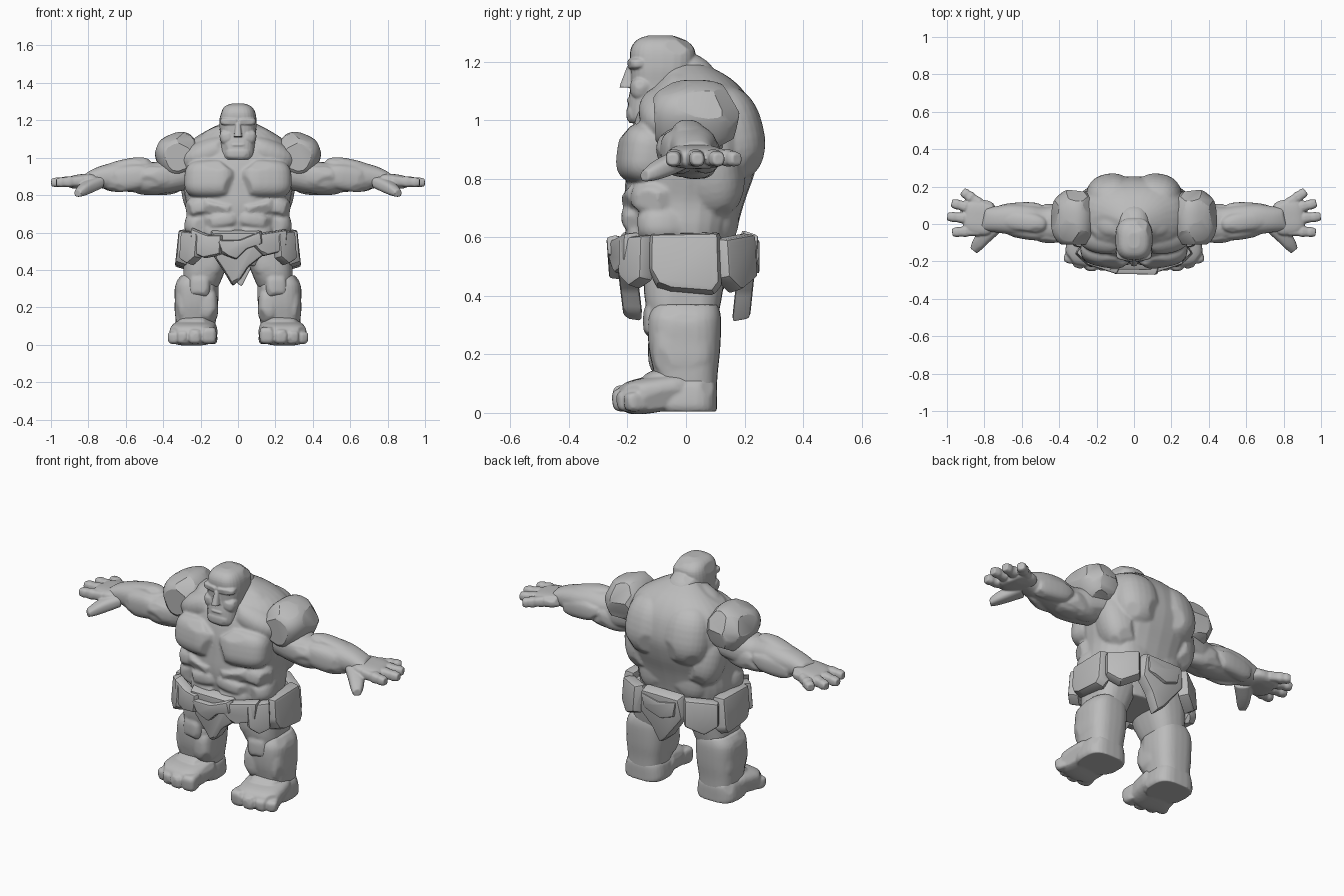
import bpy, bmesh, math, random
from mathutils import Vector, Matrix

random.seed(7)
cube = bpy.data.objects.get("Cube")
if cube:
    bpy.data.objects.remove(cube)

stone = bpy.data.materials.new("grey stone")
stone.use_nodes = True
stone.diffuse_color = (0.5, 0.5, 0.5, 1)
stone.node_tree.nodes["Principled BSDF"].inputs["Base Color"].default_value = (0.5, 0.5, 0.5, 1)


def spow(v, p):
    return math.copysign(abs(v) ** p, v)


def chip(bm, count, depth):
    """Shave flat facets off a form with random planes."""
    for _ in range(count):
        n = Vector([random.gauss(0, 1) for _ in range(3)]).normalized()
        dots = [v.co.dot(n) for v in bm.verts]
        hi, lo = max(dots), min(dots)
        point = n * (hi - (hi - lo) * random.uniform(0.3, 1) * depth)
        geom = bm.verts[:] + bm.edges[:] + bm.faces[:]
        bmesh.ops.bisect_plane(bm, geom=geom, plane_co=point, plane_no=n, clear_outer=True)
        bmesh.ops.holes_fill(bm, edges=[e for e in bm.edges if e.is_boundary])
    bmesh.ops.recalc_face_normals(bm, faces=bm.faces)


def flip(bm):
    bmesh.ops.scale(bm, vec=(-1, 1, 1), verts=bm.verts)
    bmesh.ops.reverse_faces(bm, faces=bm.faces)


def place(bm, name, voxel=0):
    """Make the object; a voxel size fuses overlapping forms into one skin."""
    mesh = bpy.data.meshes.new(name)
    bm.to_mesh(mesh)
    mesh.materials.append(stone)
    ob = bpy.data.objects.new(name, mesh)
    bpy.context.collection.objects.link(ob)
    if voxel:
        fuse = ob.modifiers.new("fuse", "REMESH")
        fuse.mode, fuse.voxel_size, fuse.use_smooth_shade = "VOXEL", voxel, True
        soften = ob.modifiers.new("soften", "SMOOTH")
        soften.factor, soften.iterations = 0.5, 2
    else:
        bpy.ops.object.select_all(action="DESELECT")
        ob.select_set(True)
        bpy.context.view_layer.objects.active = ob
        bpy.ops.object.shade_smooth_by_angle(angle=math.radians(28))


def pair(bm, name, voxel=0):
    place(bm, "left_" + name, voxel)
    flip(bm)
    place(bm, "right_" + name, voxel)


def join(single, mirrored=()):
    """Gather forms in one mesh, adding mirror copies where asked."""
    whole, temp = bmesh.new(), bpy.data.meshes.new("temp")
    for part in list(single) + list(mirrored):
        part.to_mesh(temp)
        whole.from_mesh(temp)
    for part in mirrored:
        flip(part)
        part.to_mesh(temp)
        whole.from_mesh(temp)
    bpy.data.meshes.remove(temp)
    return whole


def rock(centre, half, rot=(0, 0, 0), box=0.8, chips=10, depth=0.07):
    """Rounded boulder; a lower box value makes it squarer."""
    bm = bmesh.new()
    bmesh.ops.create_uvsphere(bm, u_segments=28, v_segments=18, radius=1)
    for v in bm.verts:
        v.co = Vector([spow(c, box) * h for c, h in zip(v.co, half)])
    chip(bm, chips, depth)
    turn = Matrix.Identity(4)
    for angle, axis in zip(rot, "XYZ"):
        turn = Matrix.Rotation(math.radians(angle), 4, axis) @ turn
    bm.transform(Matrix.Translation(centre) @ turn)
    return bm


def loft(rings, box=0.85, chips=0, depth=0.03, segs=28, steps=4):
    """Smooth skin through rings of (x, y, z, half width, half depth)."""
    t = (Vector(rings[-1][:3]) - Vector(rings[0][:3])).normalized()
    if abs(t.z) > 0.7:
        u, w = Vector((1, 0, 0)), Vector((0, 1, 0))
    else:
        u, w = Vector((-t.y, t.x, 0)).normalized(), Vector((0, 0, 1))
    keys = [rings[0]] + list(rings) + [rings[-1]]
    dense = []
    for i in range(1, len(keys) - 2):
        for k in range(steps):
            f = k / steps
            dense.append([0.5 * (2 * b + (c - a) * f + (2 * a - 5 * b + 4 * c - d) * f * f
                                 + (3 * b - a - 3 * c + d) * f ** 3)
                          for a, b, c, d in zip(*keys[i - 1:i + 3])])
    dense.append(rings[-1])
    bm = bmesh.new()
    loops = []
    for x, y, z, a, b in dense:
        angles = [math.tau * j / segs for j in range(segs)]
        loops.append([bm.verts.new(Vector((x, y, z)) + u * a * spow(math.cos(q), box)
                                   + w * b * spow(math.sin(q), box)) for q in angles])
    for r, s in zip(loops, loops[1:]):
        for j in range(segs):
            k = (j + 1) % segs
            bm.faces.new((r[j], r[k], s[k], s[j]))
    bm.faces.new(loops[0][::-1])
    bm.faces.new(loops[-1])
    chip(bm, chips, depth)
    return bm


def slab(outline, thick, centre, turn=0, lean=0):
    """Chipped plate from an x-z outline, narrower in front, turned and leaned."""
    bm = bmesh.new()
    face = bm.faces.new([bm.verts.new((x * .9, 0, z * .9)) for x, z in outline])
    out = bmesh.ops.extrude_face_region(bm, geom=[face])
    for g in out["geom"]:
        if isinstance(g, bmesh.types.BMVert):
            g.co = Vector((g.co.x / .9, thick, g.co.z / .9))
    bmesh.ops.recalc_face_normals(bm, faces=bm.faces)
    bmesh.ops.bevel(bm, geom=bm.edges[:], offset=thick * 0.22, segments=2, affect="EDGES", profile=0.6)
    chip(bm, 4, .04)
    bm.transform(Matrix.Translation(centre) @ Matrix.Rotation(math.radians(turn), 4, "Z")
                 @ Matrix.Rotation(math.radians(lean), 4, "X"))
    return bm


# Torso core with chest, belly, flank and back muscles
core = loft([(0, 0, .42, .19, .13), (0, -.01, .50, .24, .16), (0, -.012, .62, .272, .185),
             (0, -.005, .72, .27, .205), (0, .015, .82, .29, .22), (0, .03, .92, .30, .225),
             (0, .035, 1.02, .29, .205), (0, .035, 1.09, .25, .17), (0, .03, 1.145, .17, .12),
             (0, .0, 1.19, .08, .07)], .85, 10, .012)
muscles = [
    rock((.142, -.115, .88), (.142, .116, .106), (-8, 0, 10), .65, 8, .05),  # pectoral
    rock((.16, -.05, 1.02), (.16, .11, .08), (0, 22, 8), .9, 8),             # collar
    rock((.1, -.13, .735), (.105, .088, .05), (0, -12, 8), .7),              # upper belly
    rock((.08, -.13, .665), (.10, .09, .05), (0, 10, 6), .7),                # middle belly
    rock((.08, -.12, .595), (.11, .09, .055), (0, -8, 6), .7),               # lower belly
    rock((.19, -.07, .73), (.085, .12, .075), (0, 22, 18), .8),              # ribs
    rock((.19, -.05, .64), (.088, .125, .075), (0, -10, 18), .8),            # oblique
    rock((.12, .125, .95), (.135, .14, .17), (14, 0, -10), .85, 10, .04),    # shoulder blade
    rock((.19, .08, .83), (.11, .115, .17), (8, 10, -18), .85, 10, .05),     # lat
    rock((.1, .08, .68), (.12, .1, .13), (0, 8, -8), .8, 8, .05),            # lower back
    rock((.1, .05, 1.09), (.13, .13, .065), (-20, 22, 0), .9, 6, .04),       # trapezius
]
place(join([core], muscles), "torso", .008)

# Head: skull, nose, lips and chin, with brows and cheeks
skull = loft([(0, -.125, .985, .06, .065), (0, -.115, 1.01, .086, .085), (0, -.097, 1.07, .094, .100),
              (0, -.087, 1.12, .095, .102), (0, -.08, 1.18, .10, .11), (0, -.08, 1.24, .093, .11),
              (0, -.085, 1.275, .07, .082), (0, -.088, 1.29, .03, .04)], .72, 10, .025)
face = [rock((0, .0, 1.13), (.09, .1, .1), (-30, 0, 0), .85, 6, .05),
        loft([(0, -.188, 1.112, .023, .040), (0, -.186, 1.13, .02, .036), (0, -.183, 1.185, .013, .018)], .7),
        rock((0, -.172, 1.068), (.042, .03, .008), (0, 0, 0), .6, 0),
        rock((0, -.157, 1.022), (.07, .047, .034), (0, 0, 0), .65, 6, .05)]
features = [rock((.042, -.158, 1.195), (.052, .04, .02), (6, 0, 12), .6, 4, .05),
            rock((.055, -.142, 1.11), (.04, .048, .042), (0, 15, 15), .75, 4, .05)]
place(join([skull] + face, features), "head", .004)

# Arms: shoulder boulder, then upper arm and layered forearm muscles
pair(rock((.318, .03, 1.01), (.12, .155, .122), (0, 24, 0), .78, 14, .06), "shoulder")
arm = join([
    loft([(.26, .02, .93, .11, .10), (.38, .01, .90, .102, .09), (.47, 0, .89, .092, .085),
          (.56, .015, .90, .088, .085), (.66, .025, .90, .082, .075), (.75, .025, .895, .068, .055),
          (.82, .025, .88, .06, .035)], .85, 12),
    rock((.42, -.04, .90), (.12, .06, .065), (0, 4, -6), .8, 12),    # bicep
    rock((.42, .05, .865), (.13, .055, .065), (0, 0, 6), .8, 12),    # tricep
    rock((.61, .015, .94), (.15, .06, .05), (0, 13, 8), .85, 12),    # top of forearm
    rock((.59, -.03, .89), (.14, .05, .07), (0, 8, 10), .8, 14),     # front of forearm
    rock((.62, .07, .88), (.14, .045, .06), (0, 4, -4), .8, 14),     # back of forearm
    rock((.48, .03, .845), (.09, .06, .045), (0, -4, 0), .75, 10)])  # elbow
pair(arm, "arm", .007)

# Hands: palm, four fingers with knuckles, thumb
hand = [rock((.825, .035, .875), (.088, .096, .038), (0, 6, 6), .65, 10, .05),
        loft([(.75, -.01, .87, .05, .036), (.80, -.065, .845, .042, .036),
              (.835, -.11, .825, .034, .03), (.858, -.143, .81, .022, .02)], .75, 6)]
for y0, x1, y1 in [(-.035, .972, -.045), (.025, .998, .04), (.075, .975, .112), (.112, .918, .175)]:
    joints = [(.83 + (x1 - .83) * f, y0 + (y1 - y0) * f, .875 - .008 * f, r, r)
              for f, r in [(0, .03), (.35, .026), (.5, .03), (.7, .025), (.82, .027), (1, .02)]]
    hand.append(loft(joints, .75, 5, segs=14, steps=2))
pair(join(hand), "hand", .005)

# Legs: thigh and knee, then shin blocks
pair(join([loft([(.15, 0, .58, .12, .14), (.165, -.005, .48, .125, .14), (.185, -.01, .38, .11, .13),
                 (.20, -.005, .31, .095, .11)], .75, 10),
           rock((.16, -.07, .44), (.085, .075, .09), (0, -8, 0), .75, 10),
           rock((.205, -.1, .315), (.058, .045, .065), (0, 0, 8), .65, 8)]), "thigh", .008)
pair(join([loft([(.21, 0, .37, .095, .11), (.22, -.005, .32, .116, .125), (.222, -.005, .22, .116, .122),
                 (.226, 0, .13, .108, .108), (.228, .005, .06, .10, .10)], .7, 12),
           rock((.28, -.01, .235), (.058, .105, .12), (0, -3, 0), .65, 10),
           rock((.162, -.045, .215), (.055, .085, .095), (0, 3, 0), .65, 10)]), "shin", .008)

# Feet: heel, instep and blocky toes
foot = [loft([(.23, .005, .005, .112, .10), (.23, 0, .03, .12, .106), (.23, 0, .09, .112, .106),
              (.228, .005, .12, .095, .09)], .65, 6),
        rock((.238, -.1, .065), (.124, .13, .062), (9, 0, 8), .6, 8, .04),
        rock((.228, -.07, .115), (.092, .08, .04), (14, 0, 8), .7, 8)]
for i, (x, y, r) in enumerate([(.158, -.197, .046), (.228, -.2, .04), (.287, -.185, .037), (.335, -.16, .034)]):
    foot.append(rock((x, y, r + .006), (r * .9, .052, r), (5, 0, 10 * i - 5), .55, 6, .05))
pair(join(foot), "foot", .006)

# Ragged loincloth: centre flaps, angled waist plates, broad hip plates
place(slab([(-.15, .13), (.13, .13), (.15, 0), (.06, -.07), (.015, -.14), (-.03, -.18),
            (-.07, -.11), (-.13, -.02)], .065, (0, -.232, .48), 0, 7), "front_flap")
place(slab([(-.13, .02), (.0, .02), (.12, .07), (.13, 0), (.04, -.03), (-.02, -.09), (-.1, -.06)],
           .045, (.01, -.268, .54), 0, 4), "front_belt_centre")
place(slab([(-.09, .04), (.11, .07), (.1, -.05), (-.03, -.08), (-.09, -.02)],
           .055, (.17, -.243, .55), 18, 0), "front_belt_left")
place(slab([(-.1, .09), (.0, .05), (.09, .05), (.08, -.06), (-.02, -.08), (-.09, -.05)],
           .055, (-.17, -.243, .54), -18, 0), "front_belt_right")
pair(slab([(-.07, .08), (.06, .09), (.065, -.07), (.0, -.1), (-.06, -.06)],
          .06, (.272, -.195, .525), 42, -4), "front_hip_plate")
pair(slab([(-.125, .1), (.125, .105), (.13, -.08), (.105, -.115), (-.09, -.1), (-.125, -.03)],
          .065, (.327, -.005, .52), 90, -6), "hip_plate")
pair(slab([(-.1, .08), (.09, .1), (.09, -.06), (-.02, -.11), (-.1, -.06)],
          .06, (.232, .198, .52), 145, -4), "back_hip_plate")
place(slab([(-.13, .14), (.13, .14), (.15, .02), (.05, -.12), (-.02, -.18), (-.07, -.08),
            (-.14, .0)], .06, (0, .235, .48), 180, 6), "back_flap")
place(slab([(-.12, .06), (.0, .03), (.12, .06), (.1, -.04), (.01, -.07), (-.11, -.03)],
           .05, (0, .252, .54), 180, 0), "back_belt")
